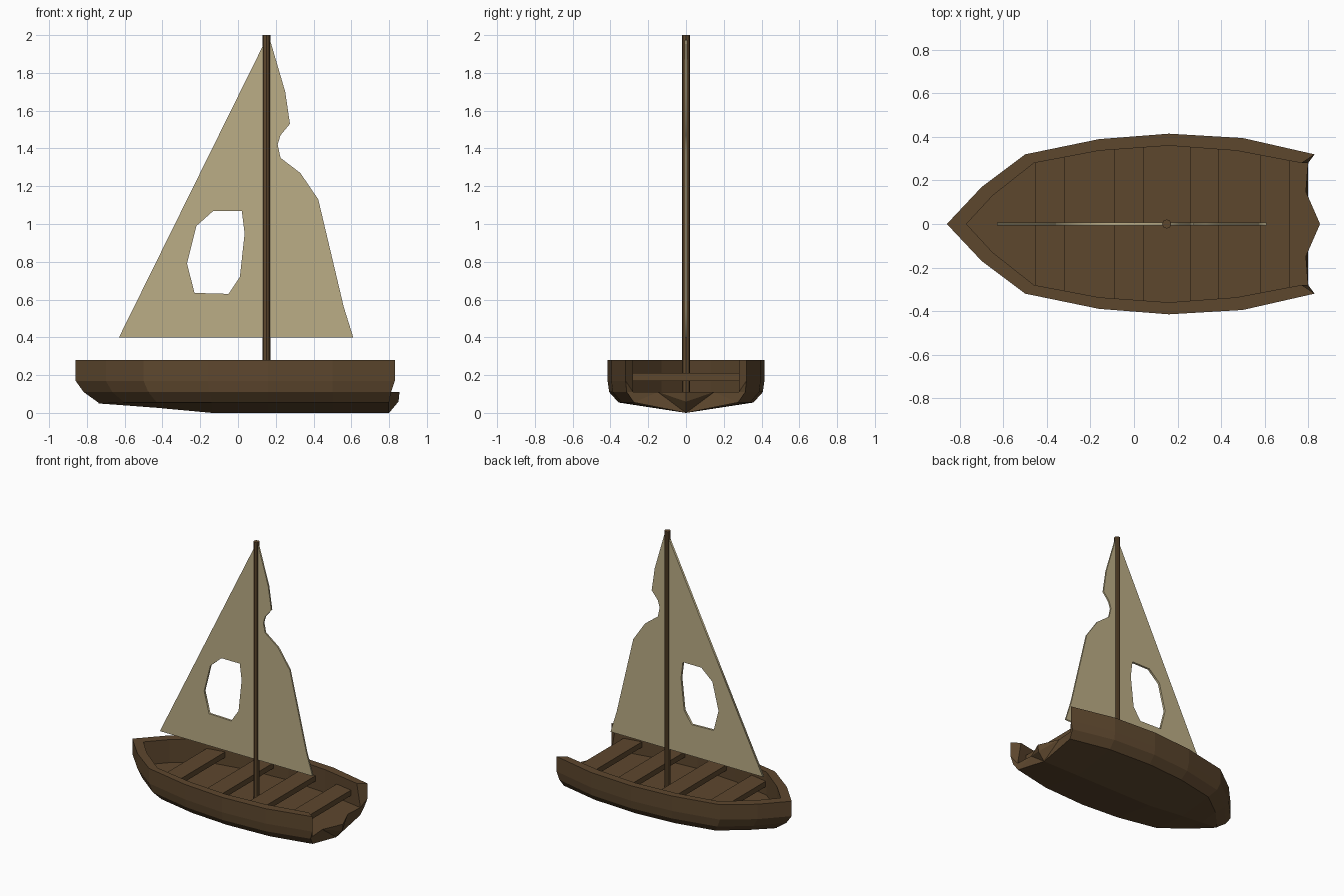
import bpy, bmesh, math

if "Cube" in bpy.data.objects:
    bpy.data.objects.remove(bpy.data.objects["Cube"])


def material(name, rgb):
    m = bpy.data.materials.new(name)
    m.diffuse_color = (*rgb, 1)
    m.use_nodes = True
    m.node_tree.nodes["Principled BSDF"].inputs["Base Color"].default_value = m.diffuse_color
    return m


WOOD = material("wood", (0.11, 0.063, 0.027))
CLOTH = material("cloth", (0.5, 0.42, 0.24))

# Hull stations: outer rim x, y / inner rim x, y / keel height
STATIONS = [
    (-0.86, 0.00, -0.77, 0.00, 0.05),
    (-0.70, 0.17, -0.65, 0.13, 0.04),
    (-0.50, 0.32, -0.46, 0.28, 0.027),
    (-0.16, 0.39, -0.16, 0.337, 0.0),
    (0.16, 0.415, 0.16, 0.36, 0.0),
    (0.50, 0.395, 0.47, 0.337, 0.0),
    (0.83, 0.32, 0.77, 0.28, 0.0),
]
FLOOR = 0.11


def section(i):
    """Half cross-section, from keel around the rim to the floor centre."""
    x, y, xi, yi, zk = STATIONS[i]
    stern = i == len(STATIONS) - 1
    low = x * 0.86 if x < 0 else (0.80 if stern else x)
    mid = x * 0.95 if x < 0 else (0.81 if stern else x)
    return [(low, 0, zk), (low, y * 0.86, 0.055), (mid, y * 0.98, FLOOR),
            (x, y, 0.17), (x, y, 0.28), (xi, yi, 0.28),
            (0.80 if stern else xi, yi, FLOOR),
            (0.79 if stern else xi, yi * 0.53, FLOOR),
            (0.855 if stern else xi, 0, FLOOR)]


def build_hull():
    bm = bmesh.new()
    rings = [[bm.verts.new(p) for p in section(i)] for i in range(len(STATIONS))]
    for a, b in zip(rings, rings[1:]):
        for j in range(8):
            bm.faces.new((a[j], b[j], b[j + 1], a[j + 1]))
    # open stern: side post and broken low transom
    p = rings[-1]
    tip = bm.verts.new((0.85, 0, 0.06))
    for f in ((p[2], p[3], p[6]), (p[3], p[4], p[5], p[6]), (p[0], p[1], p[7]),
              (p[1], p[2], p[6], p[7]), (p[0], p[7], tip), (tip, p[7], p[8])):
        bm.faces.new(f)
    # mirror to the other side
    bmesh.ops.mirror(bm, geom=bm.verts[:] + bm.edges[:] + bm.faces[:],
                     axis='Y', merge_dist=0.0005)
    bmesh.ops.remove_doubles(bm, verts=bm.verts[:], dist=0.0005)
    bmesh.ops.recalc_face_normals(bm, faces=bm.faces[:])
    me = bpy.data.meshes.new("hull")
    bm.to_mesh(me)
    bm.free()
    me.materials.append(WOOD)
    bpy.context.collection.objects.link(bpy.data.objects.new("hull", me))


def inner_width(x):
    for a, b in zip(STATIONS, STATIONS[1:]):
        if a[2] <= x <= b[2]:
            return a[3] + (b[3] - a[3]) * (x - a[2]) / (b[2] - a[2])


def sail(name, loops, thickness):
    """Flat cloth outline in the x-z plane; later loops are holes."""
    cu = bpy.data.curves.new(name, 'CURVE')
    cu.dimensions = '2D'
    cu.fill_mode = 'BOTH'
    cu.extrude = thickness / 2
    for pts in loops:
        s = cu.splines.new('POLY')
        s.points.add(len(pts) - 1)
        for q, (x, z) in zip(s.points, pts):
            q.co = (x, z, 0, 1)
        s.use_cyclic_u = True
    cu.materials.append(CLOTH)
    ob = bpy.data.objects.new(name, cu)
    ob.rotation_euler.x = math.pi / 2
    bpy.context.collection.objects.link(ob)
    bpy.ops.object.select_all(action='DESELECT')
    ob.select_set(True)
    bpy.context.view_layer.objects.active = ob
    bpy.ops.object.convert(target='MESH')


build_hull()

# Four plank seats spanning the inner walls
for n, x in enumerate((-0.385, -0.023, 0.323, 0.647)):
    bpy.ops.mesh.primitive_cube_add(size=1, location=(x, 0, 0.19))
    seat = bpy.context.object
    seat.name = f"seat_{n + 1}"
    seat.scale = (0.133, 2 * (inner_width(x) + 0.012), 0.04)
    seat.data.materials.append(WOOD)

# Mast
bpy.ops.mesh.primitive_cylinder_add(vertices=8, radius=0.021, depth=1.9,
                                    location=(0.15, 0, 1.05))
mast = bpy.context.object
mast.name = "mast"
mast.data.materials.append(WOOD)

# Sails: one holed, one torn along its outer edge
sail("front_sail", [
    [(-0.63, 0.4), (0.145, 0.4), (0.145, 1.97)],
    [(-0.13, 1.07), (0.02, 1.07), (0.035, 0.95), (0.01, 0.72),
     (-0.05, 0.63), (-0.23, 0.635), (-0.27, 0.79), (-0.22, 0.99)]], 0.016)
sail("rear_sail", [
    [(0.155, 0.4), (0.61, 0.4), (0.56, 0.56), (0.425, 1.13), (0.33, 1.27),
     (0.225, 1.35), (0.21, 1.42), (0.225, 1.47), (0.275, 1.53),
     (0.25, 1.7), (0.165, 1.99), (0.155, 1.99)]], 0.012)
